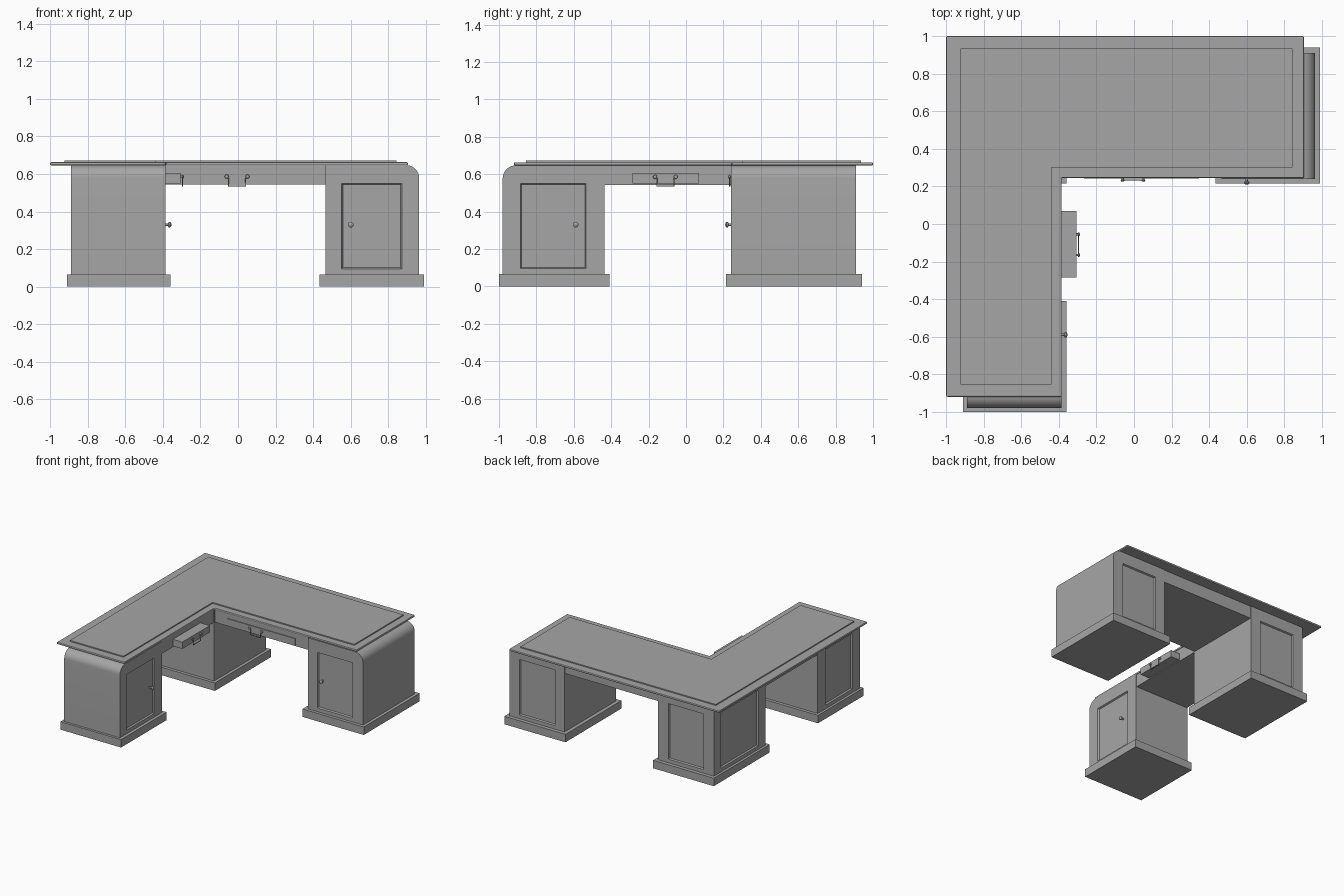
import bpy, bmesh, math
from mathutils import Vector

cube = bpy.data.objects.get("Cube")
if cube:
    bpy.data.objects.remove(cube, do_unlink=True)

GREY = (0.38, 0.38, 0.38, 1)
mat = bpy.data.materials.new("plain grey")
mat.use_nodes = True
mat.diffuse_color = GREY
mat.node_tree.nodes["Principled BSDF"].inputs["Base Color"].default_value = GREY


def finish(name, bm, smooth=False):
    bmesh.ops.recalc_face_normals(bm, faces=bm.faces)
    mesh = bpy.data.meshes.new(name)
    bm.to_mesh(mesh)
    bm.free()
    mesh.materials.append(mat)
    ob = bpy.data.objects.new(name, mesh)
    bpy.context.scene.collection.objects.link(ob)
    if smooth:
        bpy.ops.object.select_all(action='DESELECT')
        bpy.context.view_layer.objects.active = ob
        ob.select_set(True)
        bpy.ops.object.shade_smooth_by_angle(angle=math.radians(35))
    return ob


def prism(name, points, direction, smooth=False):
    """Closed profile swept along a direction."""
    bm = bmesh.new()
    face = bm.faces.new([bm.verts.new(p) for p in points])
    swept = bmesh.ops.extrude_face_region(bm, geom=[face])
    verts = [v for v in swept["geom"] if isinstance(v, bmesh.types.BMVert)]
    bmesh.ops.translate(bm, verts=verts, vec=direction)
    return finish(name, bm, smooth)


def box(name, x, y, z):
    pts = [(x[0], y[0], z[0]), (x[1], y[0], z[0]), (x[1], y[1], z[0]), (x[0], y[1], z[0])]
    return prism(name, pts, (0, 0, z[1] - z[0]))


def cut_panel(ob, centre, normal, half_width, z):
    """Sink a panel with sloping sides into an upright face."""
    n = Vector(normal)
    side = n.cross(Vector((0, 0, 1)))
    bm = bmesh.new()
    rings = []
    for depth in (-0.012, 0.012):
        w, rise = half_width + depth / 2, depth / 2
        corners = [(-w, z[0] - rise), (w, z[0] - rise), (w, z[1] + rise), (-w, z[1] + rise)]
        rings.append([bm.verts.new(Vector(centre) + n * depth + side * u + Vector((0, 0, h)))
                      for u, h in corners])
    bm.faces.new(rings[0])
    bm.faces.new(rings[1])
    for i in range(4):
        j = (i + 1) % 4
        bm.faces.new((rings[0][i], rings[0][j], rings[1][j], rings[1][i]))
    cutter = finish("panel_cutter", bm)
    cutter.hide_render = True
    mod = ob.modifiers.new("panel", 'BOOLEAN')
    mod.operation = 'DIFFERENCE'
    mod.solver = 'EXACT'
    mod.object = cutter
    bpy.context.view_layer.objects.active = ob
    bpy.ops.object.modifier_apply(modifier=mod.name)
    bpy.data.objects.remove(cutter, do_unlink=True)


def turned(name, origin, axis, profile):
    """Lathe a (distance, radius) profile around an axis."""
    bm = bmesh.new()
    verts = [bm.verts.new((r, 0, d)) for d, r in profile]
    edges = [bm.edges.new(pair) for pair in zip(verts, verts[1:])]
    bmesh.ops.spin(bm, geom=verts + edges, cent=(0, 0, 0), axis=(0, 0, 1),
                   angle=math.tau, steps=16)
    bmesh.ops.remove_doubles(bm, verts=bm.verts, dist=0.0001)
    turn = Vector((0, 0, 1)).rotation_difference(Vector(axis))
    for v in bm.verts:
        v.co = turn @ v.co + Vector(origin)
    return finish(name, bm, True)


KNOB = [(-0.005, 0), (-0.005, 0.007), (0.012, 0.006), (0.016, 0.014),
        (0.023, 0.015), (0.029, 0.009), (0.031, 0)]
STUD = [(-0.004, 0), (-0.004, 0.006), (0.006, 0.006), (0.009, 0.011), (0.015, 0.009), (0.018, 0)]
TOP = 0.647
ROUND = 0.07


def rounded_end(low, high):
    """Upright profile whose outer top corner is a quarter round."""
    s = 1 if high > low else -1
    pts = [(low, 0.02), (high, 0.02)]
    for i in range(11):
        a = math.pi / 2 * i / 10
        pts.append((high - s * ROUND * (1 - math.cos(a)), TOP - ROUND + ROUND * math.sin(a)))
    return pts + [(low, TOP)]


# Pedestal cabinets
left_body = prism("left_cabinet", [(u, 0.24, h) for u, h in rounded_end(0.465, 0.965)],
                  (0, 0.67, 0), True)
front_body = prism("front_cabinet", [(-0.89, u, h) for u, h in rounded_end(-0.435, -0.98)],
                   (0.505, 0, 0), True)
corner_body = box("corner_cabinet", (-0.89, -0.385), (0.24, 0.91), (0.02, TOP))

# Sunken panels
PANEL_Z = (0.095, 0.55)
cut_panel(left_body, (0.712, 0.24, 0), (0, -1, 0), 0.16, PANEL_Z)
cut_panel(left_body, (0.712, 0.91, 0), (0, 1, 0), 0.16, PANEL_Z)
cut_panel(front_body, (-0.385, -0.71, 0), (1, 0, 0), 0.175, PANEL_Z)
cut_panel(front_body, (-0.89, -0.71, 0), (-1, 0, 0), 0.175, PANEL_Z)
cut_panel(corner_body, (-0.637, 0.91, 0), (0, 1, 0), 0.16, PANEL_Z)
cut_panel(corner_body, (-0.89, 0.575, 0), (-1, 0, 0), 0.24, PANEL_Z)

# Plinths
box("left_plinth", (0.435, 0.99), (0.215, 0.94), (0, 0.065))
box("front_plinth", (-0.91, -0.36), (-1, -0.41), (0, 0.065))
box("corner_plinth", (-0.91, -0.36), (0.215, 0.94), (0, 0.065))

# Aprons under the top
box("back_apron", (-0.385, 0.465), (0.25, 0.905), (0.543, TOP))
box("side_apron", (-0.885, -0.39), (-0.435, 0.24), (0.543, TOP))


# L-shaped top in two layers
def l_slab(name, x0, x1, x2, y0, y1, y2, z0, z1):
    pts = [(x0, y0), (x1, y0), (x1, y1), (x2, y1), (x2, y2), (x0, y2)]
    return prism(name, [(x, y, z0) for x, y in pts], (0, 0, z1 - z0))


slab = l_slab("desk_top", -1, -0.385, 0.905, -0.92, 0.245, 1, 0.646, 0.663)
bev = slab.modifiers.new("soft edge", 'BEVEL')
bev.width = 0.006
bev.segments = 2
l_slab("raised_writing_surface", -0.925, -0.44, 0.845, -0.855, 0.30, 0.935, 0.66, 0.672)

# Closed drawer front and pulled-out drawer
box("back_drawer", (-0.265, 0.345), (0.243, 0.26), (0.55, 0.606))
box("side_drawer", (-0.45, -0.305), (-0.285, 0.07), (0.55, 0.606))

# Door knobs
turned("left_door_knob", (0.6, 0.24, 0.33), (0, -1, 0), KNOB)
turned("front_door_knob", (-0.385, -0.59, 0.33), (1, 0, 0), KNOB)


def drawer_handle(name, centre, normal):
    """Two studs carrying a drooping square bail."""
    c, n = Vector(centre), Vector(normal)
    side = n.cross(Vector((0, 0, 1)))
    up = Vector((0, 0, 1))
    for i, s in enumerate((-1, 1)):
        turned(f"{name}_stud_{i + 1}", c + side * s * 0.055, n, STUD)
    curve = bpy.data.curves.new(name, 'CURVE')
    curve.dimensions = '3D'
    curve.bevel_depth = 0.0035
    curve.bevel_resolution = 1
    curve.use_fill_caps = True
    path = [(-0.055, 0), (-0.046, -0.008), (-0.046, -0.05),
            (0.046, -0.05), (0.046, -0.008), (0.055, 0)]
    spline = curve.splines.new('POLY')
    spline.points.add(len(path) - 1)
    for p, (u, h) in zip(spline.points, path):
        p.co = (*(c + n * 0.009 + side * u + up * h), 1)
    curve.materials.append(mat)
    ob = bpy.data.objects.new(name, curve)
    bpy.context.scene.collection.objects.link(ob)


drawer_handle("back_drawer_handle", (-0.005, 0.243, 0.586), (0, -1, 0))
drawer_handle("side_drawer_handle", (-0.305, -0.11, 0.586), (1, 0, 0))
